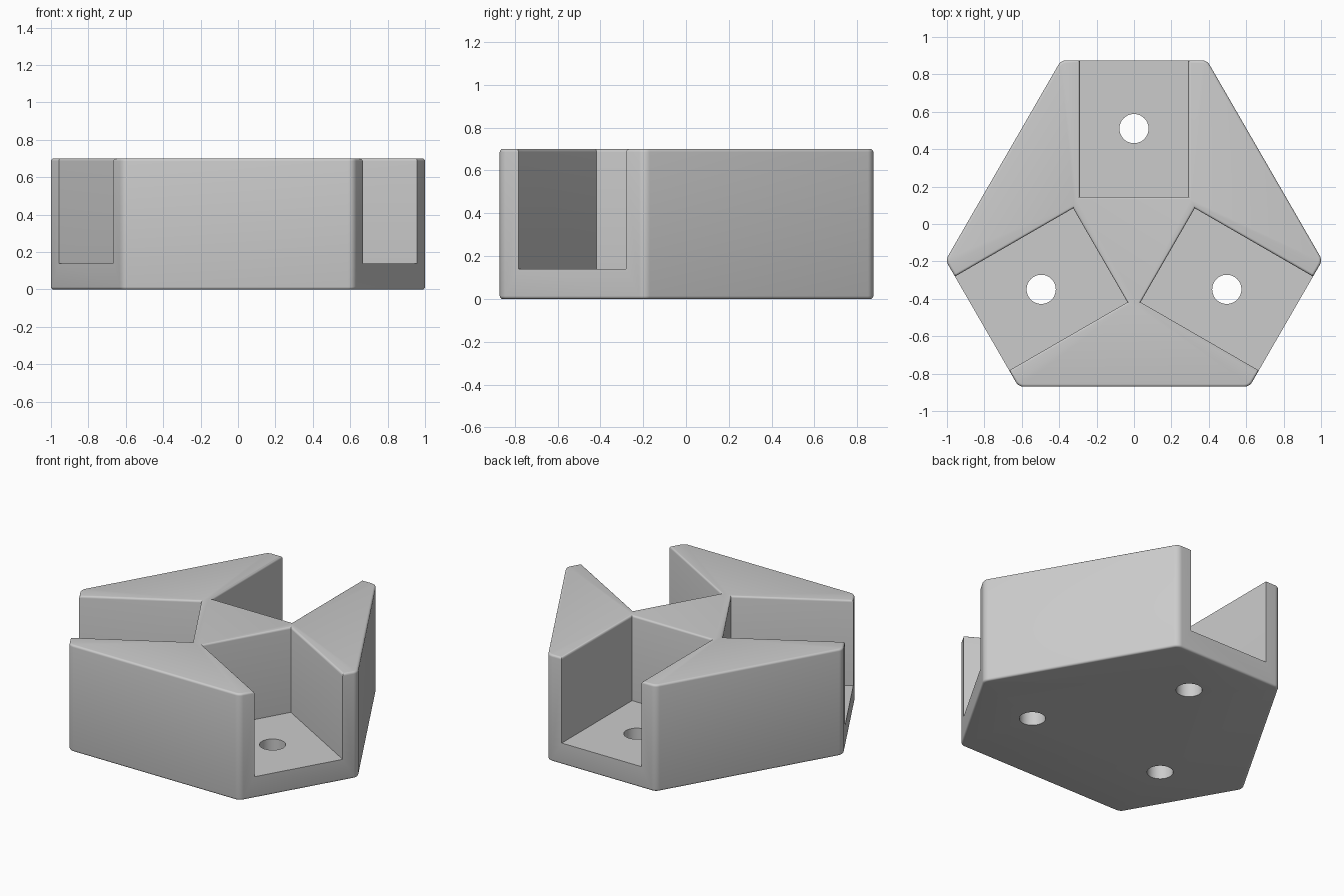
import bpy, bmesh
from math import sin, cos, pi, radians
from mathutils import Vector, Matrix

HEIGHT, FLOOR = 0.70, 0.14
CENTRE = Vector((0, -0.063, 0))
SLOT_SIDE, LONG_SIDE = 0.938, 0.807     # centre to short and long sides
SLOT_HALF, SLOT_START = 0.29, 0.208
HOLE_DIST, HOLE_R = 0.573, 0.078
CORNER_R, RIM_R = 0.05, 0.014
ARMS = [radians(a) for a in (90, 210, 330)]

if "Cube" in bpy.data.objects:
    bpy.data.objects.remove(bpy.data.objects["Cube"])

grey = bpy.data.materials.new("light_grey")
grey.use_nodes = True
grey.diffuse_color = (0.6, 0.6, 0.6, 1)
grey.node_tree.nodes["Principled BSDF"].inputs["Base Color"].default_value = (0.6, 0.6, 0.6, 1)


def prism(name, outline, z0, z1):
    """Extrude an outline of (x, y) points from z0 to z1."""
    bm = bmesh.new()
    face = bm.faces.new([bm.verts.new((x, y, z0)) for x, y in outline])
    ext = bmesh.ops.extrude_face_region(bm, geom=[face])
    top = [v for v in ext["geom"] if isinstance(v, bmesh.types.BMVert)]
    bmesh.ops.translate(bm, verts=top, vec=(0, 0, z1 - z0))
    bmesh.ops.recalc_face_normals(bm, faces=bm.faces)
    mesh = bpy.data.meshes.new(name)
    bm.to_mesh(mesh)
    bm.free()
    mesh.materials.append(grey)
    obj = bpy.data.objects.new(name, mesh)
    bpy.context.collection.objects.link(obj)
    return obj


def turned(points, angle):
    """Place points, with +x pointing outward, along one arm."""
    turn = Matrix.Rotation(angle, 3, "Z")
    return [(turn @ Vector((x, y, 0)) + CENTRE).xy for x, y in points]


def cut(obj, cutter):
    mod = obj.modifiers.new("cut", "BOOLEAN")
    mod.operation, mod.solver, mod.object = "DIFFERENCE", "EXACT", cutter
    bpy.context.view_layer.objects.active = obj
    bpy.ops.object.modifier_apply(modifier=mod.name)
    bpy.data.objects.remove(cutter)


# Six-sided body with rounded corners; arcs sit tangent to neighbouring sides
outline = []
for i in range(6):
    a0 = radians(30 + 60 * i)
    a1 = a0 + pi / 3
    d0, d1 = (LONG_SIDE, SLOT_SIDE) if i % 2 == 0 else (SLOT_SIDE, LONG_SIDE)
    d0, d1 = d0 - CORNER_R, d1 - CORNER_R
    s = sin(pi / 3)
    cx = (d0 * sin(a1) - d1 * sin(a0)) / s
    cy = (d1 * cos(a0) - d0 * cos(a1)) / s
    for k in range(9):
        a = a0 + (a1 - a0) * k / 8
        outline.append((cx + CORNER_R * cos(a), cy + CORNER_R * sin(a)))
body = prism("slotted_base", turned(outline, 0), 0, HEIGHT)

# Three open slots
slot = [(SLOT_START, -SLOT_HALF), (1.3, -SLOT_HALF), (1.3, SLOT_HALF), (SLOT_START, SLOT_HALF)]
for arm in ARMS:
    cut(body, prism("slot_cutter", turned(slot, arm), FLOOR, HEIGHT + 0.2))

# Rounded top rims and bottom edge
bm = bmesh.new()
bm.from_mesh(body.data)
bmesh.ops.dissolve_limit(bm, angle_limit=0.01, verts=bm.verts, edges=bm.edges)
rims = [e for e in bm.edges
        if any(all(abs(v.co.z - z) < 1e-4 for v in e.verts) for z in (0, HEIGHT))
        and e.calc_face_angle(0) > 1]
bmesh.ops.bevel(bm, geom=rims, offset=RIM_R, segments=4, profile=0.5,
                affect="EDGES", clamp_overlap=True)
bm.to_mesh(body.data)
bm.free()

# Round hole through each slot floor
circle = [(HOLE_DIST + HOLE_R * cos(k * pi / 24), HOLE_R * sin(k * pi / 24)) for k in range(48)]
for arm in ARMS:
    cut(body, prism("hole_cutter", turned(circle, arm), -0.2, FLOOR + 0.2))

bpy.ops.object.select_all(action="DESELECT")
body.select_set(True)
bpy.context.view_layer.objects.active = body
bpy.ops.object.shade_smooth_by_angle(angle=radians(30))
